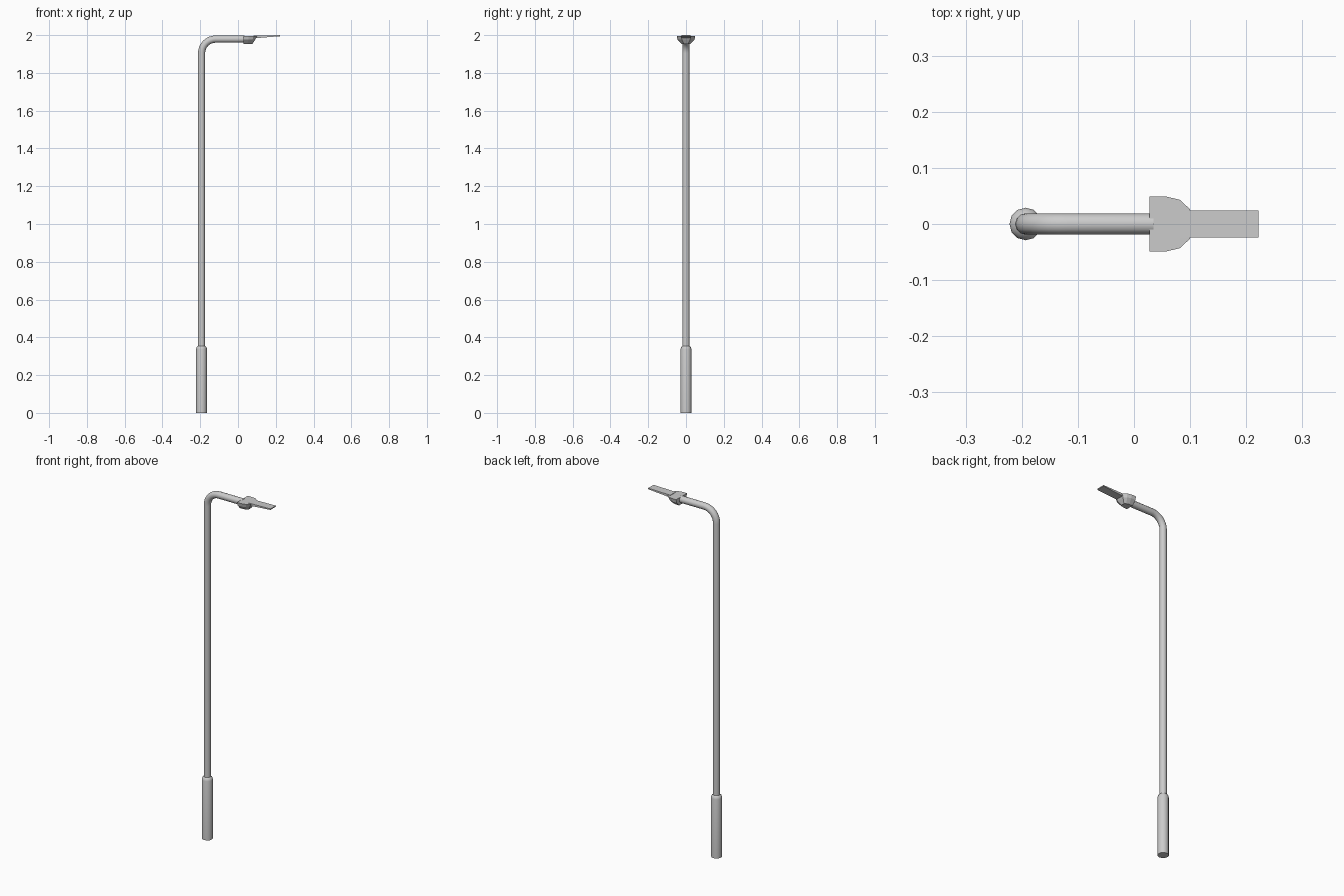
import bpy, bmesh, math

if "Cube" in bpy.data.objects:
    bpy.data.objects.remove(bpy.data.objects["Cube"])

POLE_X = -0.193


def loft(name, rings, smooth=True):
    """Skin a list of equal-length rings and cap both ends."""
    bm = bmesh.new()
    loops = [[bm.verts.new(p) for p in ring] for ring in rings]
    n = len(rings[0])
    for a, b in zip(loops, loops[1:]):
        for i in range(n):
            j = (i + 1) % n
            bm.faces.new((a[i], a[j], b[j], b[i]))
    bm.faces.new(loops[0])
    bm.faces.new(loops[-1])
    bmesh.ops.recalc_face_normals(bm, faces=bm.faces)
    mesh = bpy.data.meshes.new(name)
    bm.to_mesh(mesh)
    bm.free()
    obj = bpy.data.objects.new(name, mesh)
    bpy.context.collection.objects.link(obj)
    if smooth:
        bpy.ops.object.select_all(action='DESELECT')
        obj.select_set(True)
        bpy.context.view_layer.objects.active = obj
        bpy.ops.object.shade_smooth_by_angle(angle=math.radians(35))
    return obj


def circle(x, z, r, tilt=0.0, n=12):
    """Ring around a path point; tilt 0 faces up, 90 degrees faces +x."""
    ring = []
    for i in range(n):
        a = 2 * math.pi * i / n
        u, v = r * math.cos(a), r * math.sin(a)
        ring.append((x + u * math.cos(tilt), v, z - u * math.sin(tilt)))
    return ring


# thick lower sleeve with a tapered collar
loft("base_sleeve", [circle(POLE_X, z, r) for z, r in
                     ((0, 0.029), (0.337, 0.029), (0.348, 0.026), (0.354, 0.019))])

# pole bending over into the horizontal arm
R, ARM_Z, r = 0.075, 1.979, 0.019
path = [circle(POLE_X, 0.34, r)]
for i in range(9):
    t = math.pi / 2 * i / 8
    path.append(circle(POLE_X + R - R * math.cos(t), ARM_Z - R + R * math.sin(t), r, t))
path.append(circle(0.035, ARM_Z, r, math.pi / 2))
loft("pole_and_arm", path)


# lamp housing: flat top, tapering to a smaller underside
def outline(half, z):
    return [(x, y, z) for x, y in half] + [(x, -y, z) for x, y in reversed(half)]


loft("lamp_housing", [
    outline([(0.028, 0.049), (0.057, 0.049), (0.082, 0.043), (0.100, 0.026)], 1.995),
    outline([(0.028, 0.045), (0.055, 0.045), (0.077, 0.038), (0.091, 0.022)], 1.976),
    outline([(0.028, 0.022), (0.050, 0.022), (0.066, 0.018), (0.075, 0.010)], 1.952),
], smooth=False)


# thin wedge panel at the tip
def panel_end(x, z0, z1, w=0.0245):
    return [(x, -w, z0), (x, w, z0), (x, w, z1), (x, -w, z1)]


loft("lamp_panel", [panel_end(0.082, 1.983, 1.997), panel_end(0.222, 1.994, 2.0)],
     smooth=False)
